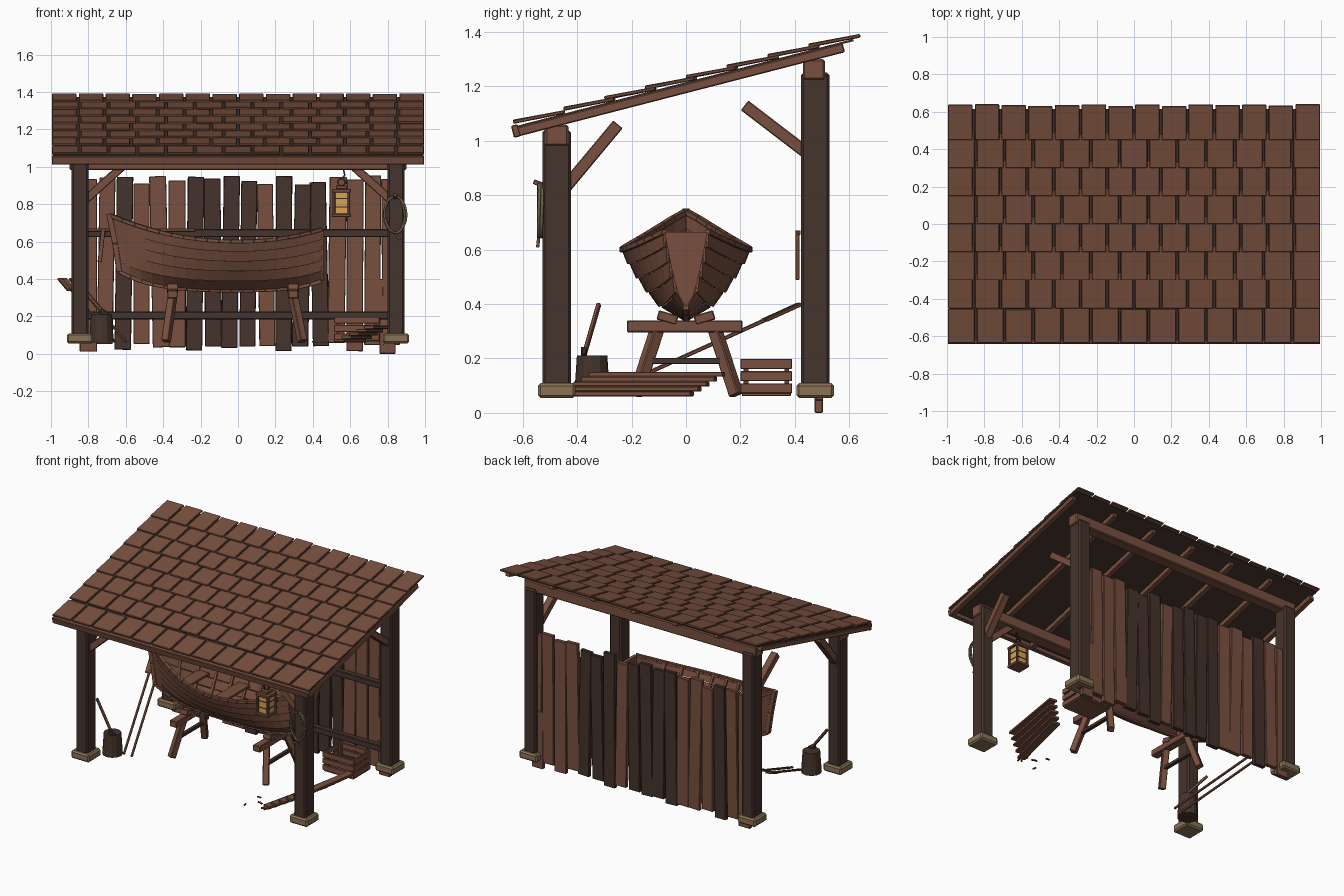
import bpy, bmesh, math, random
from math import pi, sin, cos
from mathutils import Vector, Matrix, Euler

random.seed(4)
if "Cube" in bpy.data.objects:
    bpy.data.objects.remove(bpy.data.objects["Cube"])


def material(name, rgb):
    m = bpy.data.materials.new(name)
    m.use_nodes = True
    m.diffuse_color = (*rgb, 1)
    m.node_tree.nodes["Principled BSDF"].inputs["Base Color"].default_value = (*rgb, 1)
    return m


WOOD = material("warm brown wood", (0.19, 0.08, 0.05))
DARK = material("dark weathered wood", (0.06, 0.033, 0.025))
STONE = material("tan stone", (0.25, 0.17, 0.09))
ROPE = material("hemp rope", (0.15, 0.115, 0.065))
GLOW = material("amber lamp glass", (0.68, 0.36, 0.09))
METAL = material("dark iron", (0.03, 0.025, 0.022))


def finish(name, bm, mat, bevel=0.0):
    bmesh.ops.recalc_face_normals(bm, faces=bm.faces)
    me = bpy.data.meshes.new(name)
    bm.to_mesh(me)
    bm.free()
    me.materials.append(mat)
    ob = bpy.data.objects.new(name, me)
    bpy.context.collection.objects.link(ob)
    if bevel:
        mod = ob.modifiers.new("Bevel", "BEVEL")
        mod.width, mod.segments = bevel, 1
    return ob


def box(loc, size, rot=(0, 0, 0)):
    return Matrix.LocRotScale(Vector(loc), Euler(rot), Vector(size))


def beam(a, b, w, h):
    """Box running from a to b, w wide sideways and h deep."""
    a, b = Vector(a), Vector(b)
    return Matrix.LocRotScale((a + b) / 2, (b - a).to_track_quat('Y', 'Z'),
                              Vector((w, (b - a).length, h)))


def chain(points, w, h):
    return [beam(p, q, w, h) for p, q in zip(points, points[1:])]


def boxes(name, mats, mat, bevel=0.004):
    bm = bmesh.new()
    for m in mats:
        bmesh.ops.create_cube(bm, size=1, matrix=m)
    return finish(name, bm, mat, bevel)


def cone(name, loc, r1, r2, depth, mat, sides=12):
    bm = bmesh.new()
    bmesh.ops.create_cone(bm, cap_ends=True, segments=sides, radius1=r1, radius2=r2,
                          depth=depth, matrix=Matrix.Translation(loc))
    return finish(name, bm, mat)


# Posts, stone footings, plates and braces
PX, PY = 0.845, 0.475
corners = [(sx * PX, sy * PY, 1.04 if sy < 0 else 1.25) for sx in (-1, 1) for sy in (-1, 1)]
boxes("posts", [box((x, y, (z + 0.06) / 2), (0.09, 0.105, z - 0.06)) for x, y, z in corners], DARK, 0.01)
boxes("footings", [box((x, y, 0.082), (0.14, 0.138, 0.055)) for x, y, z in corners], STONE, 0.01)
boxes("wall_plates", [box((0, -PY, 1.02), (1.8, 0.085, 0.075)),
                      box((0, PY - 0.005, 1.262), (1.8, 0.08, 0.075))], WOOD, 0.006)
braces = []
for s in (-1, 1):
    braces += [beam((s * 0.83, -PY, 0.81), (s * 0.62, -PY, 1.0), 0.045, 0.045),
               beam((s * PX, -0.45, 0.82), (s * PX, -0.25, 1.06), 0.05, 0.045),
               beam((s * PX, 0.45, 0.95), (s * PX, 0.215, 1.13), 0.05, 0.045)]
boxes("braces", braces, WOOD)

# Sloped roof: rafters, deck, fascia and overlapping shingles
SLOPE = 0.258
A = math.atan(SLOPE)


def roof_z(y):
    return 1.177 + SLOPE * y


rafters = [beam((x, -0.62, roof_z(-0.62) + 0.015), (x, 0.58, roof_z(0.58) + 0.015), 0.036, 0.034)
           for x in (-0.975, -0.64, -0.32, 0, 0.32, 0.64, 0.975)]
boxes("rafters", rafters, WOOD)
boxes("roof_deck", [box((0, 0, roof_z(0) + 0.034), (1.97, 1.27, 0.008), (A, 0, 0))], DARK, 0)
boxes("front_fascia", [box((0, -0.625, roof_z(-0.625) + 0.02), (1.99, 0.026, 0.046), (A, 0, 0))], WOOD)
tiles = []
for row in range(8):
    count = 13 if row % 2 == 0 else 14
    w = 2 / count
    y0 = -0.635 if row == 0 else -0.6 + 0.15 * row
    for i in range(count):
        y1 = y0 + 0.185 + random.uniform(-0.006, 0.006)
        x = -1 + w * (i + 0.5)
        lift = random.uniform(0, 0.003)
        tiles.append(beam((x, y0, roof_z(y0) + 0.055 + lift), (x, y1, roof_z(y1) + 0.044), w - 0.012, 0.013))
boxes("shingles", tiles, WOOD, 0.003)

# Back wall of uneven boards on two rails
boards = {"L": [], "D": []}
for i, tone in enumerate("LLDLLLDDDDLDDDLLLL"):
    x = -0.8 + 0.095 * i
    lo, hi = random.uniform(0.005, 0.06), random.uniform(0.9, 0.955)
    boards[tone].append(box((x, 0.488, (lo + hi) / 2), (random.uniform(0.084, 0.093), 0.028, hi - lo),
                            (0, random.uniform(-0.022, 0.022), random.uniform(-0.04, 0.04))))
boards["L"].append(box((0.8, 0.488, 0.2), (0.085, 0.03, 0.4)))
boxes("light_wall_boards", boards["L"], WOOD, 0.003)
boxes("dark_wall_boards", boards["D"], DARK, 0.003)
boxes("wall_rails", [box((0, 0.45, z), (1.66, 0.04, 0.042)) for z in (0.205, 0.645)], DARK)

# Saw hung on the upper rail
boxes("hung_saw", [box((-0.515, 0.415, 0.662), (0.57, 0.012, 0.016)),
                   beam((-0.74, 0.41, 0.49), (-0.72, 0.41, 0.67), 0.014, 0.022)], WOOD, 0.002)


# Rowing boat: t runs bow to stern, s runs keel to sheer
def hull(t, s, out=0.0):
    half = 0.232 * sin(pi * 0.91 * t) ** 0.85 if t > 0 else 0
    sheer = 0.6 + 0.14 * (max(0, 0.6 - t) / 0.6) ** 2.2 + 0.065 * (max(0, t - 0.6) / 0.4) ** 2
    keel = 0.338 + 0.1 * (1 - t) ** 6 + 0.05 * t ** 8
    return Vector((-0.635 + 1.08 * t - 0.045 * s * (1 - t) ** 3,
                   half * s ** 0.6 + out, keel + (sheer - keel) * s))


def both(points):
    return [points, [Vector((p.x, -p.y, p.z)) for p in points]]


N, STRAKES = 18, 5
bm = bmesh.new()
for k in range(STRAKES):
    rows = []
    for s, out in ((k / STRAKES, 0.009 if k else 0.0), ((k + 1) / STRAKES, 0.0)):
        rows.append([bm.verts.new(hull(i / N, s, out * min(1, i / 3))) for i in range(N + 1)])
    for i in range(N):
        bm.faces.new((rows[0][i], rows[0][i + 1], rows[1][i + 1], rows[1][i]))
planks = finish("boat_planks", bm, WOOD)
mod = planks.modifiers.new("Thickness", "SOLIDIFY")
mod.thickness, mod.offset = 0.009, 0
mod = planks.modifiers.new("Mirror", "MIRROR")
mod.use_axis = (False, True, False)

bm = bmesh.new()
left, right = both([hull(1, k / 6) for k in range(1, 7)])
bm.faces.new([bm.verts.new(p) for p in [hull(1, 0)] + left + right[::-1]])
transom = finish("boat_transom", bm, WOOD)
mod = transom.modifiers.new("Thickness", "SOLIDIFY")
mod.thickness, mod.offset = 0.022, 0

trim, ribs = [], []
for side in both([hull(i / N, 1) for i in range(N + 1)]):
    trim += chain(side, 0.024, 0.02)
trim += chain([hull(i / N, 0) for i in range(N + 1)], 0.024, 0.022)
trim += chain([hull(0, 0), hull(0, 0.5), hull(0, 1) + Vector((-0.01, 0, 0.008))], 0.03, 0.03)
boxes("boat_gunwale_keel_and_stem", trim, WOOD, 0.002)
for t in [0.14 + 0.1 * i for i in range(8)]:
    for side in both([hull(t, s / 5, -0.008) for s in range(1, 6)]):
        ribs += chain(side, 0.016, 0.012)
boxes("boat_ribs", ribs, WOOD, 0)
seats = []
for t in (0.27, 0.52, 0.78):
    p = hull(t, 0.68)
    seats.append(box((p.x, 0, p.z), (0.09, 2 * p.y - 0.01, 0.016)))
boxes("boat_seats", seats, WOOD, 0.002)

# Sawhorses with cradle blocks
for side, x, lean in (("right", -0.35, -0.035), ("left", 0.295, 0.05)):
    parts = [box((x, -0.005, 0.318), (0.055, 0.425, 0.044))]
    for s in (-1, 1):
        parts += [beam((x, s * 0.105, 0.31), (x + lean, s * 0.185, 0.065), 0.042, 0.042),
                  box((x, s * 0.068, 0.35), (0.06, 0.075, 0.035), (s * 0.28, 0, 0))]
    boxes(side + "_sawhorse", parts, WOOD)
    boxes(side + "_sawhorse_tie", [box((x + lean / 2, 0, 0.19), (0.025, 0.27, 0.022))], DARK, 0.002)

# Chopping stump and axe
cone("stump", (-0.73, -0.345, 0.135), 0.066, 0.056, 0.15, DARK)
boxes("axe_handle", [beam((-0.71, -0.375, 0.21), (-0.87, -0.32, 0.4), 0.015, 0.018)], WOOD, 0.003)
boxes("axe_head", [box((-0.715, -0.375, 0.218), (0.05, 0.022, 0.03), (0, 0.6, 0))], METAL, 0.003)

# Oars leaning on the wall
oars = []
for dx in (0, 0.06):
    foot, tip = Vector((-0.66 + dx, -0.32, 0.065)), Vector((-0.94 + dx, 0.42, 0.4))
    oars += [beam(foot, tip, 0.014, 0.014), beam(foot.lerp(tip, 0.82), tip, 0.055, 0.012)]
boxes("oars", oars, WOOD, 0.003)

# Stack of loose boards and shavings
stack = []
for i in range(5):
    x, y = 0.6 + 0.035 * i, -0.22 + 0.028 * i
    stack.append(box((x, y, 0.07 + 0.018 * i), (0.055, 0.5, 0.018), (0, 0, -0.24 + 0.02 * i)))
boxes("board_stack", stack, WOOD, 0.003)
boxes("shavings", [box((0.5 + random.uniform(-0.1, 0.08), -0.43 + random.uniform(-0.1, 0.08), 0.064),
                       (0.026, 0.01, 0.007), (0, 0, random.uniform(0, pi))) for i in range(10)], WOOD, 0)

# Slatted crate
slats = [box((0.635, 0.295, 0.068), (0.23, 0.18, 0.012))]
for s in (-1, 1):
    for z in (0.09, 0.135, 0.18):
        slats += [box((0.635 + s * 0.115, 0.295, z), (0.012, 0.19, 0.036)),
                  box((0.635, 0.295 + s * 0.089, z), (0.23, 0.012, 0.036))]
    slats += [box((0.635 + s * 0.1, 0.295 + u * 0.075, 0.13), (0.018, 0.018, 0.13)) for u in (-1, 1)]
boxes("crate", slats, WOOD, 0.002)

# Hanging lantern
LX, LY = 0.553, -0.475
frame = [box((LX, LY, 0.74), (0.1, 0.1, 0.018)), box((LX, LY, 0.872), (0.1, 0.1, 0.018)),
         box((LX, LY, 0.89), (0.06, 0.06, 0.02))]
for sx in (-1, 1):
    frame += [box((LX + sx * 0.04, LY + sy * 0.04, 0.806), (0.014, 0.014, 0.13)) for sy in (-1, 1)]
boxes("lantern_frame", frame, WOOD, 0.003)
boxes("lantern_bars", [box((LX, LY, z), (0.081, 0.081, 0.005)) for z in (0.785, 0.83)], METAL, 0)
boxes("lantern_glass", [box((LX, LY, 0.806), (0.076, 0.076, 0.122))], GLOW, 0)
ring = [Vector((LX + 0.02 * cos(a * pi / 5), LY, 0.917 + 0.02 * sin(a * pi / 5))) for a in range(11)]
hook = [Vector((LX, LY, 0.935)), Vector((LX + 0.018, LY, 0.955)), Vector((LX + 0.01, LY, 0.99))]
boxes("lantern_hook", chain(ring, 0.007, 0.007) + chain(hook, 0.008, 0.008), METAL, 0)

# Rope coil on the left front post
cu = bpy.data.curves.new("rope_coil", "CURVE")
cu.dimensions, cu.bevel_depth, cu.bevel_resolution = "3D", 0.006, 1
sp = cu.splines.new("POLY")
turns = [(0.84 + (0.055 + 0.006 * sin(i * 0.37)) * sin(i * pi / 10),
          -0.535 - 0.007 * sin(i * 0.21), 0.74 + (0.098 + 0.006 * cos(i * 0.3)) * cos(i * pi / 10))
         for i in range(71)] + [(0.865, -0.545, 0.61)]
sp.points.add(len(turns) - 1)
for p, c in zip(sp.points, turns):
    p.co = (*c, 1)
cu.materials.append(ROPE)
bpy.context.collection.objects.link(bpy.data.objects.new("rope_coil", cu))
boxes("rope_peg", [beam((0.84, -0.51, 0.83), (0.84, -0.56, 0.85), 0.018, 0.018)], WOOD, 0.002)
